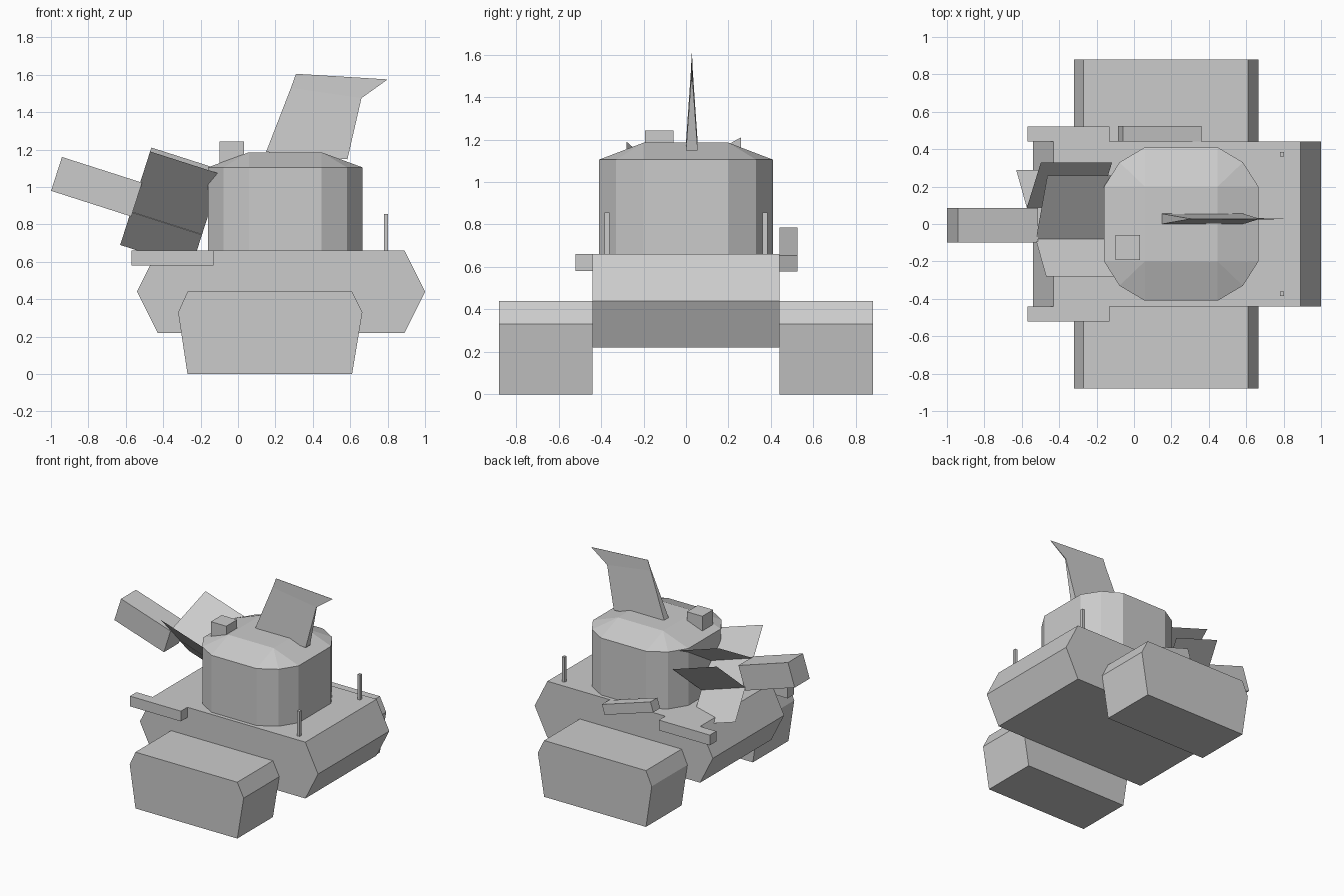
import bpy
import bmesh

if "Cube" in bpy.data.objects:
    bpy.data.objects.remove(bpy.data.objects["Cube"])

U = (0.952, -0.305)   # gun axis, pitched, in the xz plane
V = (0.305, 0.952)    # gun up direction
BASE = (-0.63, 0.69)  # lower front corner of the gun shield


def mesh_object(name, verts, faces, fix=True):
    me = bpy.data.meshes.new(name)
    me.from_pydata(verts, [], faces)
    bm = bmesh.new()
    bm.from_mesh(me)
    if fix:
        bmesh.ops.recalc_face_normals(bm, faces=bm.faces)
    bm.to_mesh(me)
    bm.free()
    ob = bpy.data.objects.new(name, me)
    bpy.context.collection.objects.link(ob)
    return ob


def prism(name, profile, y0, y1):
    """Extrude an xz profile from y0 to y1."""
    n = len(profile)
    verts = [(x, y, z) for y in (y0, y1) for x, z in profile]
    faces = [tuple(range(n)), tuple(range(n, 2 * n))]
    faces += [(i, (i + 1) % n, n + (i + 1) % n, n + i) for i in range(n)]
    return mesh_object(name, verts, faces)


def box(name, x0, x1, y0, y1, z0, z1):
    return prism(name, [(x0, z0), (x1, z0), (x1, z1), (x0, z1)], y0, y1)


def gun_xz(u, v):
    return (BASE[0] + u * U[0] + v * V[0], BASE[1] + u * U[1] + v * V[1])


# Hull
prism("hull", [(-0.54, 0.44), (-0.43, 0.22), (0.89, 0.22), (1.0, 0.44),
               (0.89, 0.66), (-0.43, 0.66)], -0.44, 0.44)

# Tracks, side rails and rear posts on both sides
track = [(-0.27, 0), (0.61, 0), (0.665, 0.33), (0.61, 0.44), (-0.27, 0.44), (-0.32, 0.33)]
for side, s in (("right", -1), ("left", 1)):
    prism("track_" + side, track, s * 0.44, s * 0.88)
    box("rail_" + side, -0.57, -0.13, s * 0.44, s * 0.52, 0.58, 0.66)
    box("post_" + side, 0.78, 0.803, s * 0.36, s * 0.385, 0.655, 0.855)

# Tilted side box
prism("side_box", [(-0.06, 0.785), (-0.085, 0.71), (0.335, 0.578), (0.36, 0.653)], 0.44, 0.525)

# Turret: twelve-sided drum with a rectangular roof and sloped rim
quarter = [(0.4125, 0.2), (0.33, 0.33), (0.195, 0.41)]
ring = (quarter + [(-x, y) for x, y in reversed(quarter)]
        + [(-x, -y) for x, y in quarter] + [(x, -y) for x, y in reversed(quarter)])
CX = 0.2525
verts = [(CX + x, y, z) for z in (0.66, 1.105) for x, y in ring]
verts += [(CX + x * 0.195, y * 0.2, 1.185) for x, y in ((1, 1), (-1, 1), (-1, -1), (1, -1))]
faces = [tuple(range(12)), (24, 25, 26, 27)]
faces += [(i, (i + 1) % 12, 12 + (i + 1) % 12, 12 + i) for i in range(12)]
for c in range(4):
    a = 12 + 3 * c
    faces += [(a, a + 1, 24 + c), (a + 1, a + 2, 24 + c),
              (a + 2, 12 + (3 * c + 3) % 12, 24 + (c + 1) % 4, 24 + c)]
mesh_object("turret", verts, faces)

# Roof hatch
box("hatch", -0.1, 0.033, -0.192, -0.058, 1.11, 1.242)

# Tail fin: wedge thinning to a sharp swept tip
outline = [(0.15, 1.187, 0.0275), (0.585, 1.148, 0.0275), (0.66, 1.475, 0.004),
           (0.80, 1.575, 0.001), (0.31, 1.605, 0.001), (0.283, 1.53, 0.004)]
verts = [(x, 0.0275 + s * t, z) for s in (-1, 1) for x, z, t in outline]
faces = [(0, 1, 2, 5), (5, 2, 3, 4), (6, 7, 8, 11), (11, 8, 9, 10)]
faces += [(i, (i + 1) % 6, 6 + (i + 1) % 6, 6 + i) for i in range(6)]
mesh_object("tail_fin", verts, faces)

# Gun barrel
prism("barrel", [gun_xz(-0.44, 0.163), gun_xz(0.01, 0.163),
                 gun_xz(0.01, 0.353), gun_xz(-0.44, 0.353)], -0.1, 0.085)

# Gun shield: one diagonal sheet with two crossing sheets, each (y, v) to (y, v)
sheets = [((-0.28, 0.525), (0.29, 0.0)),
          ((-0.08, 0.347), (0.26, 0.547)),
          ((0.085, 0.185), (0.33, 0.434))]
for k, ends in enumerate(sheets):
    verts = []
    for (y, v), us in zip(ends, ((0, 0.4), (0.4, 0))):
        for u in us:
            x, z = gun_xz(u, v)
            verts.append((x, y, z))
    mesh_object("shield_sheet_%d" % (k + 1), verts, [(0, 1, 2, 3)], fix=False)
